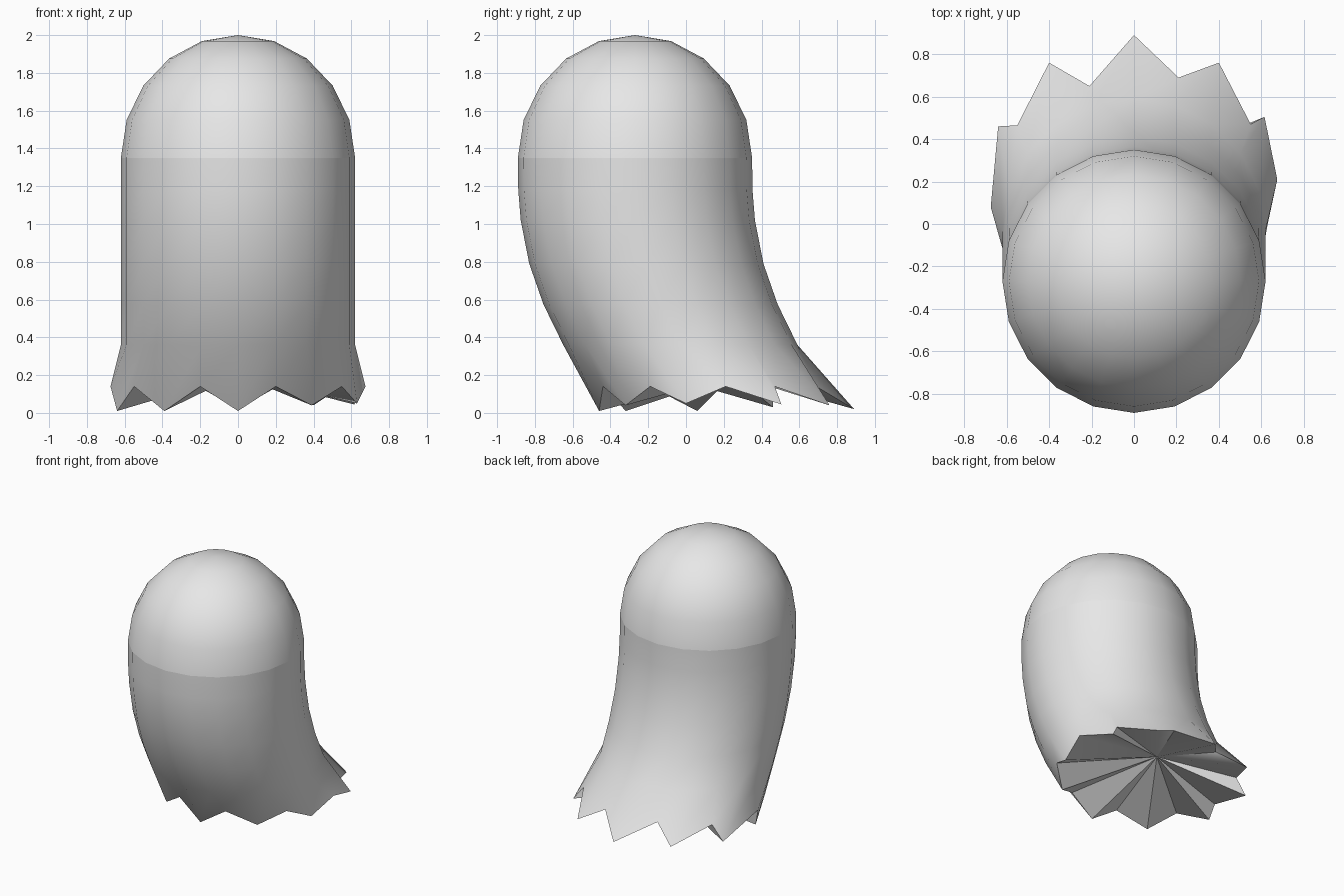
import bpy, bmesh, math

if "Cube" in bpy.data.objects:
    bpy.data.objects.remove(bpy.data.objects["Cube"], do_unlink=True)

SIDES, RADIUS = 20, 0.62
HEAD_Y, SEAM_Z, DOME_H = -0.27, 1.35, 0.65

grey = bpy.data.materials.new("pale grey cloth")
grey.use_nodes = True
colour = (0.8, 0.8, 0.8, 1)
grey.diffuse_color = colour
grey.node_tree.nodes["Principled BSDF"].inputs["Base Color"].default_value = colour


def ring(bm, radius, y, z):
    """Horizontal ring, starting at the front and going towards +x."""
    step = math.tau / SIDES
    return [bm.verts.new((radius * math.sin(i * step), y - radius * math.cos(i * step), z))
            for i in range(SIDES)]


def bridge(bm, low, high):
    for i in range(SIDES):
        j = (i + 1) % SIDES
        bm.faces.new((low[i], low[j], high[j], high[i]))


def fan(bm, loop, centre, down=False):
    tip = bm.verts.new(centre)
    for i in range(SIDES):
        a, b = loop[i], loop[(i + 1) % SIDES]
        bm.faces.new((b, a, tip) if down else (a, b, tip))


def finish(bm, name):
    mesh = bpy.data.meshes.new(name)
    bm.to_mesh(mesh)
    bm.free()
    mesh.materials.append(grey)
    obj = bpy.data.objects.new(name, mesh)
    bpy.context.collection.objects.link(obj)
    bpy.ops.object.select_all(action="DESELECT")
    obj.select_set(True)
    bpy.context.view_layer.objects.active = obj
    bpy.ops.object.shade_smooth_by_angle(angle=math.radians(45))


# Rounded head
bm = bmesh.new()
loops = []
for k in range(5):
    a = math.radians(18 * k)
    loops.append(ring(bm, RADIUS * math.cos(a), HEAD_Y, SEAM_Z + DOME_H * math.sin(a)))
for low, high in zip(loops, loops[1:]):
    bridge(bm, low, high)
fan(bm, loops[-1], (0, HEAD_Y, SEAM_Z + DOME_H))
finish(bm, "head_dome")

# Body sweeping backwards, ending in a ragged hem
bm = bmesh.new()
# Hem points (x, y, z) from the front centre round by +x to the back, then by -x
hem_points = [
    (0, -0.46, 0.01), (0.2, -0.44, 0.14), (0.39, -0.32, 0.04), (0.55, -0.19, 0.14),
    (0.63, 0.0, 0.05), (0.675, 0.21, 0.14), (0.615, 0.505, 0.045), (0.55, 0.47, 0.14),
    (0.4, 0.76, 0.04), (0.21, 0.69, 0.14), (0, 0.89, 0.02), (-0.21, 0.65, 0.14),
    (-0.4, 0.76, 0.04), (-0.55, 0.465, 0.14), (-0.64, 0.46, 0.03), (-0.675, 0.08, 0.14),
    (-0.64, 0.06, 0.01), (-0.55, -0.19, 0.14), (-0.39, -0.32, 0.01), (-0.2, -0.43, 0.14),
]
hem = [bm.verts.new(p) for p in hem_points]
loops = [hem] + [ring(bm, RADIUS, y, z) for y, z in (
    (-0.03, 0.36), (-0.135, 0.575), (-0.21, 0.79), (-0.255, 1.02),
    (-0.268, 1.18), (HEAD_Y, SEAM_Z))]
for low, high in zip(loops, loops[1:]):
    bridge(bm, low, high)
# Recessed underside
fan(bm, hem, (0, 0.25, 0.2), down=True)
finish(bm, "body_sheet")
